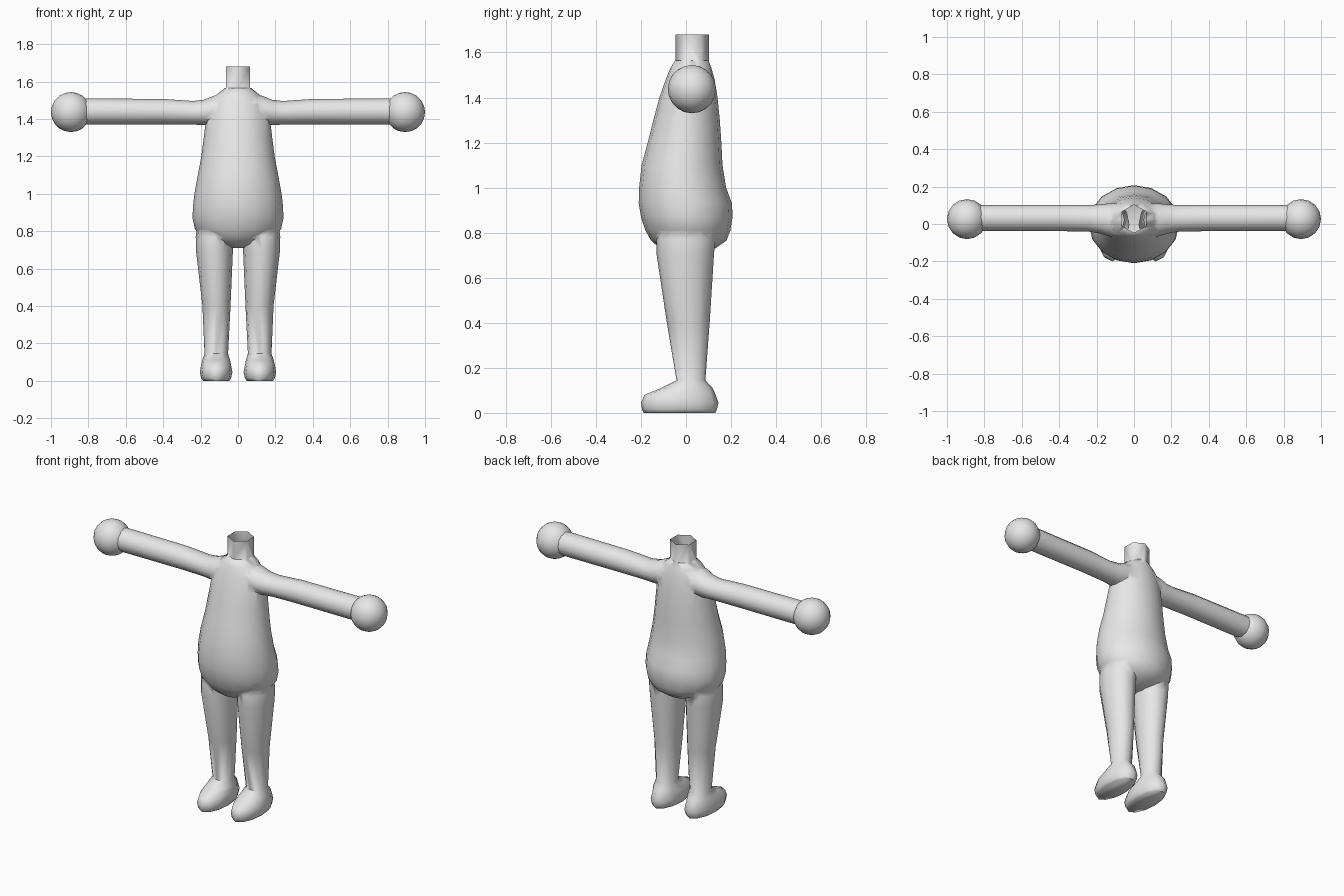
import bpy, bmesh, math

if "Cube" in bpy.data.objects:
    bpy.data.objects.remove(bpy.data.objects["Cube"])

grey = bpy.data.materials.new("plain grey")
grey.diffuse_color = (0.8, 0.8, 0.8, 1)
grey.use_nodes = True
grey.node_tree.nodes["Principled BSDF"].inputs["Base Color"].default_value = grey.diffuse_color


def finish(obj):
    obj.data.materials.clear()
    obj.data.materials.append(grey)
    bpy.ops.object.select_all(action='DESELECT')
    obj.select_set(True)
    bpy.context.view_layer.objects.active = obj
    bpy.ops.object.shade_smooth_by_angle(angle=math.radians(62))


def loft(name, rings, sides, place):
    """Closed skin through elliptical rings (t, centre a, radius a, centre b, radius b)."""
    bm = bmesh.new()
    loops = []
    for t, ca, ra, cb, rb in rings:
        loops.append([bm.verts.new(place(t, ca + ra * math.sin(k * math.tau / sides),
                                         cb + rb * math.cos(k * math.tau / sides)))
                      for k in range(sides)])
    for low, high in zip(loops, loops[1:]):
        for k in range(sides):
            n = (k + 1) % sides
            bm.faces.new((low[k], low[n], high[n], high[k]))
    bm.faces.new(loops[0])
    bm.faces.new(loops[-1])
    bmesh.ops.recalc_face_normals(bm, faces=bm.faces)
    mesh = bpy.data.meshes.new(name)
    bm.to_mesh(mesh)
    bm.free()
    obj = bpy.data.objects.new(name, mesh)
    bpy.context.collection.objects.link(obj)
    return obj


# Torso: height, half width, front y, back y
profile = [(0.71, 0.04, -0.05, 0.06), (0.73, 0.12, -0.115, 0.13),
           (0.765, 0.19, -0.155, 0.18), (0.81, 0.23, -0.18, 0.197),
           (0.87, 0.243, -0.2, 0.207), (0.93, 0.241, -0.21, 0.204),
           (1.0, 0.233, -0.208, 0.178), (1.1, 0.215, -0.197, 0.162),
           (1.2, 0.196, -0.17, 0.157), (1.3, 0.183, -0.145, 0.15),
           (1.4, 0.171, -0.118, 0.14), (1.48, 0.15, -0.09, 0.127),
           (1.53, 0.115, -0.07, 0.113), (1.565, 0.07, -0.048, 0.1)]
body = loft("body", [(z, 0, w, (f + b) / 2, (b - f) / 2) for z, w, f, b in profile],
            16, lambda t, a, b: (a, b, t))

# Six-sided neck
limbs = [loft("neck", [(1.48, 0, 0.065 / math.cos(math.pi / 6), 0.028, 0.075),
                       (1.68, 0, 0.065 / math.cos(math.pi / 6), 0.028, 0.075)],
              6, lambda t, a, b: (a, b, t))]

# Leg with foot: height, centre x, radius x, centre y, radius y
leg = [(0, 0.117, 0.07, -0.029, 0.159), (0.015, 0.117, 0.08, -0.029, 0.166),
       (0.045, 0.117, 0.087, -0.028, 0.172), (0.08, 0.117, 0.081, -0.026, 0.158),
       (0.112, 0.117, 0.074, 0.005, 0.112), (0.145, 0.116, 0.063, 0.022, 0.064),
       (0.4, 0.115, 0.075, 0.01, 0.095), (0.7, 0.126, 0.099, -0.003, 0.127),
       (0.77, 0.126, 0.1, 0.0, 0.13), (0.9, 0.11, 0.1, 0.0, 0.11)]

# Arm: x, centre y, radius y, centre z, radius z
arm = [(0.06, 0.02, 0.09, 1.45, 0.09), (0.13, 0.022, 0.088, 1.444, 0.08),
       (0.18, 0.027, 0.078, 1.435, 0.068), (0.24, 0.03, 0.071, 1.433, 0.063),
       (0.4, 0.032, 0.07, 1.439, 0.068), (0.83, 0.032, 0.07, 1.44, 0.07)]

for side, s in (("left", 1), ("right", -1)):
    limbs.append(loft(side + "_leg", leg, 12, lambda t, a, b: (s * a, b, t)))
    limbs.append(loft(side + "_arm", arm, 12, lambda t, a, b: (s * t, a, b)))
    # Ball hands
    bpy.ops.mesh.primitive_uv_sphere_add(segments=16, ring_count=10, radius=0.107,
                                         location=(s * 0.893, 0.026, 1.437))
    hand = bpy.context.object
    hand.name = side + "_hand"
    finish(hand)

# Merge neck, arms and legs into one skin
for limb in limbs:
    mod = body.modifiers.new("join", 'BOOLEAN')
    mod.operation = 'UNION'
    mod.solver = 'EXACT'
    mod.object = limb
    bpy.context.view_layer.objects.active = body
    bpy.ops.object.modifier_apply(modifier=mod.name)
for limb in limbs:
    bpy.data.objects.remove(limb)

# Open the neck top and the arm ends hidden inside the hands
bm = bmesh.new()
bm.from_mesh(body.data)
ends = [f for f in bm.faces if all(v.co.z > 1.679 for v in f.verts)
        or all(abs(v.co.x) > 0.829 for v in f.verts)]
bmesh.ops.delete(bm, geom=ends, context='FACES')
bm.to_mesh(body.data)
bm.free()
finish(body)
